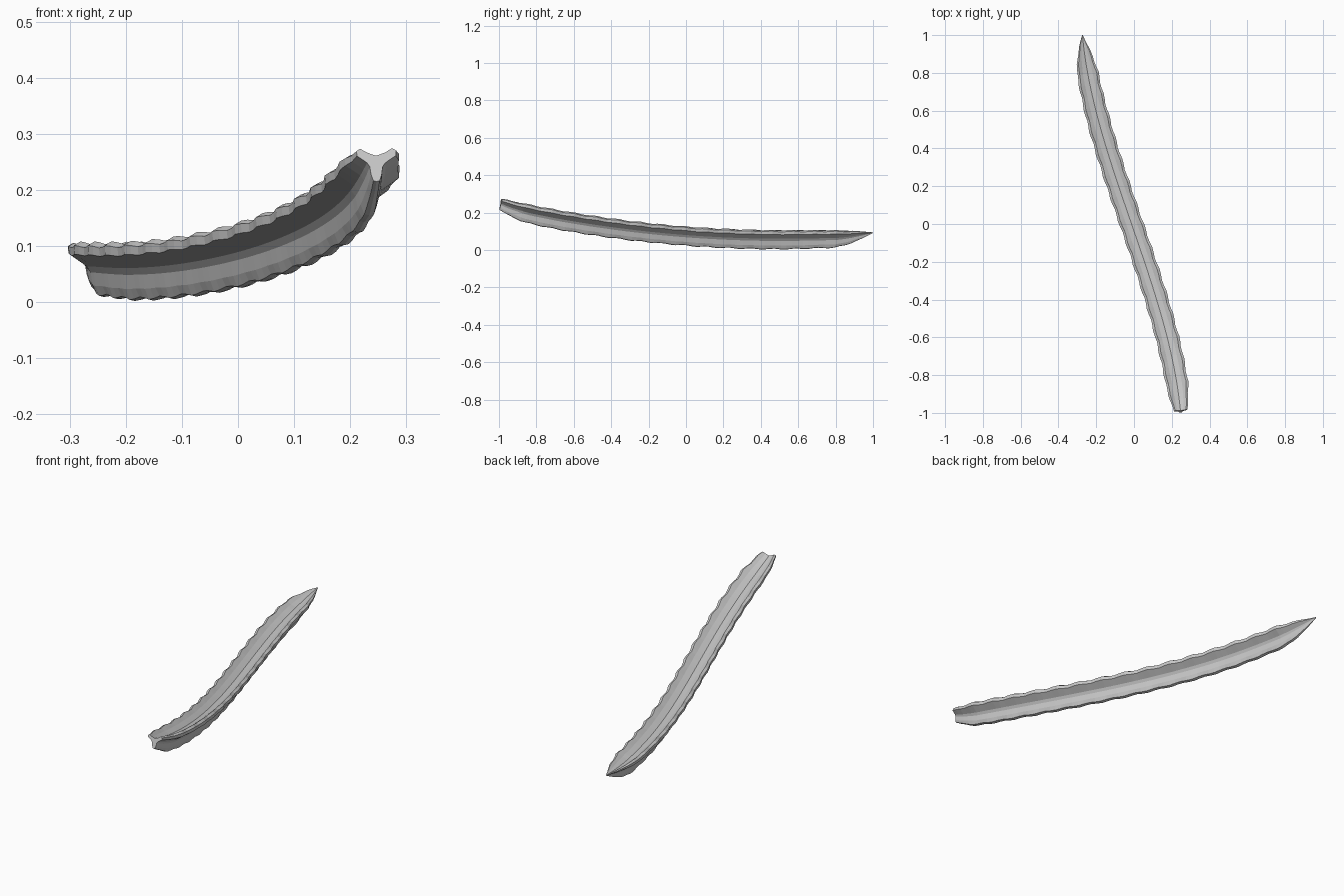
import bpy
import bmesh
import math
from mathutils import Vector

cube = bpy.data.objects.get("Cube")
if cube:
    bpy.data.objects.remove(cube, do_unlink=True)

RIPPLES = 17
RINGS = RIPPLES * 4
FRONT, BACK = -0.985, 1.0

# Half cross-section, measured down from the wing tops: (side, height, ripple)
HALF = [(0, -0.024, 0), (0.028, -0.014, 0.2), (0.049, -0.001, 1),
        (0.061, -0.008, 1), (0.06, -0.024, 1), (0.028, -0.046, 0),
        (0.02, -0.058, 0), (0.016, -0.083, 0.3), (0.009, -0.1, 1),
        (0, -0.102, 1)]
SECTION = HALF + [(-u, v, r) for u, v, r in reversed(HALF[1:-1])]
CORE = -0.05

# Girth along the length: (y, scale)
GIRTH = [(-1, 0.52), (-0.94, 0.76), (-0.85, 0.96), (-0.7, 1), (0.55, 1),
         (0.8, 0.92), (0.87, 0.72), (0.94, 0.4), (1, 0.03)]


def spine(y):
    """Curved line running along the tops of the wings."""
    rise = 0.076 * min(0, y - 0.5) ** 2
    droop = 0.2 * max(0, y - 0.75) ** 2
    return Vector((-0.013 - 0.345 * y + 0.085 * y ** 3, y, 0.107 + rise - droop))


def girth(y):
    for (a, s), (b, t) in zip(GIRTH, GIRTH[1:]):
        if y <= b:
            return s + (t - s) * (y - a) / (b - a)
    return GIRTH[-1][1]


def ring_points(i):
    """One cross-section square to the spine, with rippled wing edges."""
    y = FRONT + (BACK - FRONT) * i / RINGS
    along = (spine(y + 0.01) - spine(y - 0.01)).normalized()
    side = along.cross(Vector((0, 0, 1))).normalized()
    up = side.cross(along)
    size = girth(y)
    for u, v, r in SECTION:
        phase = 0 if u > 0.03 else 2 if u < -0.03 else 1
        swell = 1 + 0.055 * r * math.sin(math.tau * (i + phase) / 4 + 0.4)
        yield spine(y) + side * u * size * swell + up * (CORE + (v - CORE) * swell) * size


# Winged pod: cross-sections joined into a tube with closed ends
bm = bmesh.new()
rings = [[bm.verts.new(p) for p in ring_points(i)] for i in range(RINGS + 1)]
n = len(SECTION)
for a, b in zip(rings, rings[1:]):
    for k in range(n):
        j = (k + 1) % n
        bm.faces.new((a[k], a[j], b[j], b[k]))
bm.faces.new(rings[0])
bm.faces.new(rings[-1])
bmesh.ops.recalc_face_normals(bm, faces=bm.faces)

mesh = bpy.data.meshes.new("winged_pod")
bm.to_mesh(mesh)
bm.free()
pod = bpy.data.objects.new("winged_pod", mesh)
bpy.context.collection.objects.link(pod)

# Plain grey skin
skin = bpy.data.materials.new("light_grey")
skin.use_nodes = True
colour = (0.6, 0.6, 0.6, 1)
skin.diffuse_color = colour
skin.node_tree.nodes["Principled BSDF"].inputs["Base Color"].default_value = colour
mesh.materials.append(skin)
